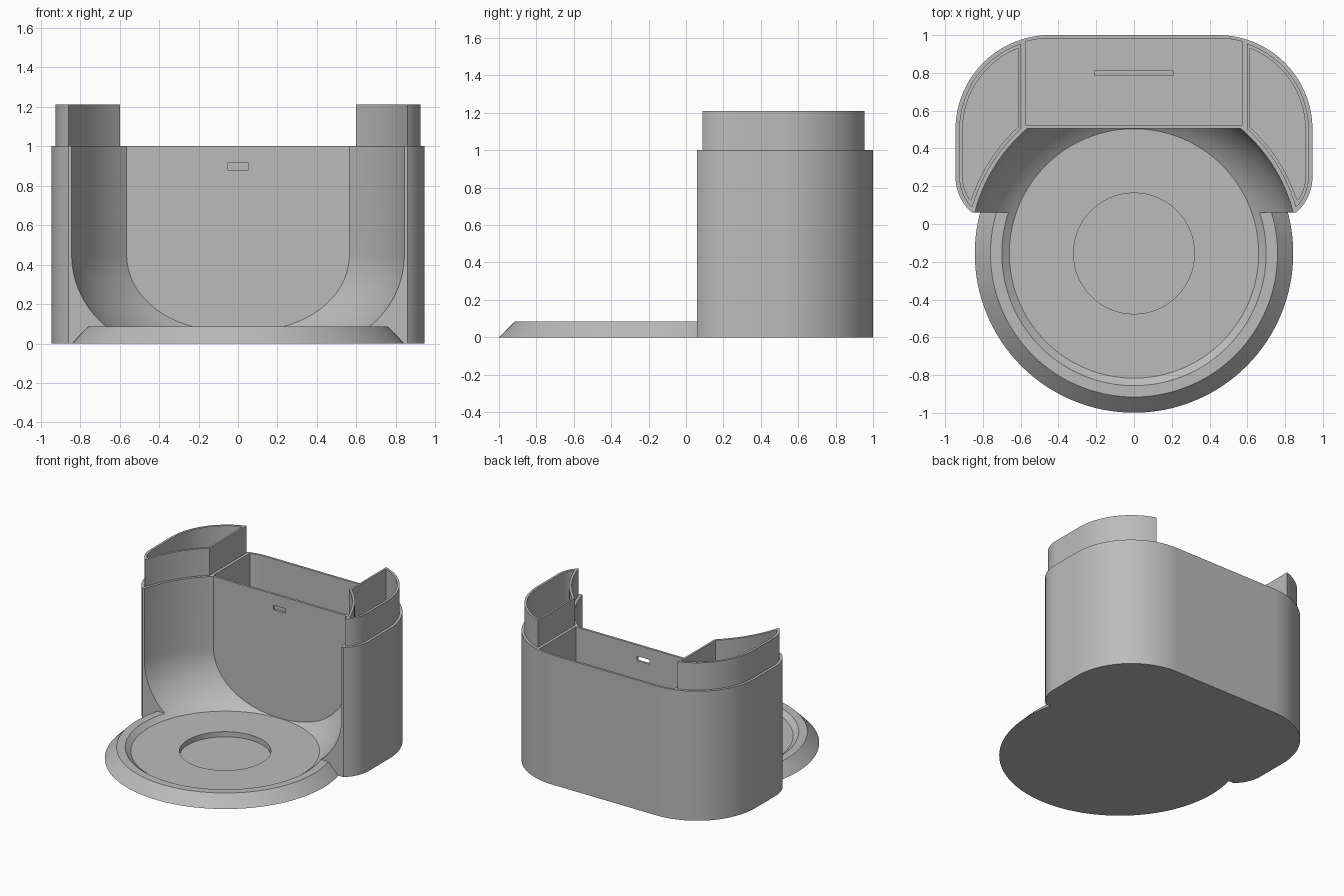
import bpy, bmesh
from math import sin, cos, pi, sqrt, atan2, asin

if "Cube" in bpy.data.objects:
    bpy.data.objects.remove(bpy.data.objects["Cube"], do_unlink=True)

HALF, BACK_R, FRONT_R = 0.945, 0.5, 0.25   # housing outline
BX, FX = HALF - BACK_R, HALF - FRONT_R     # corner arc centres in x
BY, FY, CLIP = 0.5, 0.25, 0.06             # corner arc centres in y, front cut
DISH_Y, DISH_R, WALL_Y = -0.156, 0.87, 0.506
FLOOR = 0.05

grey = bpy.data.materials.new("matte grey")
grey.use_nodes = True
grey.diffuse_color = (0.5, 0.5, 0.5, 1)
grey.node_tree.nodes["Principled BSDF"].inputs["Base Color"].default_value = (0.5, 0.5, 0.5, 1)


def finish(bm, name):
    bmesh.ops.recalc_face_normals(bm, faces=bm.faces)
    mesh = bpy.data.meshes.new(name)
    bm.to_mesh(mesh)
    bm.free()
    mesh.materials.append(grey)
    obj = bpy.data.objects.new(name, mesh)
    bpy.context.collection.objects.link(obj)
    return obj


def prism(name, outline, z0, z1):
    bm = bmesh.new()
    face = bm.faces.new([bm.verts.new((x, y, z0)) for x, y in outline])
    new = bmesh.ops.extrude_face_region(bm, geom=[face])["geom"]
    bmesh.ops.translate(bm, vec=(0, 0, z1 - z0),
                        verts=[g for g in new if isinstance(g, bmesh.types.BMVert)])
    return finish(bm, name)


def box(name, x0, x1, y0, y1, z0, z1):
    return prism(name, [(x0, y0), (x1, y0), (x1, y1), (x0, y1)], z0, z1)


def lathe(name, profile, limit_y=None, steps=128):
    # Solid of revolution about the dish axis; profile starts and ends on the axis
    bm = bmesh.new()
    verts = [bm.verts.new((r, 0, z)) for r, z in profile]
    edges = [bm.edges.new(p) for p in zip(verts, verts[1:])]
    bmesh.ops.spin(bm, geom=verts + edges, cent=(0, 0, 0), axis=(0, 0, 1),
                   angle=2 * pi, steps=steps, use_duplicate=False)
    bmesh.ops.remove_doubles(bm, verts=bm.verts, dist=1e-5)
    bmesh.ops.translate(bm, vec=(0, DISH_Y, 0), verts=bm.verts)
    if limit_y is not None:
        cut = bmesh.ops.bisect_plane(bm, geom=bm.verts[:] + bm.edges[:] + bm.faces[:],
                                     plane_co=(0, limit_y, 0), plane_no=(0, 1, 0),
                                     clear_outer=True)["geom_cut"]
        bmesh.ops.holes_fill(bm, edges=[e for e in cut if isinstance(e, bmesh.types.BMEdge)])
    return finish(bm, name)


def arc(cx, cy, r, a0, a1, n=24):
    return [(cx + r * cos(a0 + (a1 - a0) * i / n), cy + r * sin(a0 + (a1 - a0) * i / n))
            for i in range(n + 1)]


def mirrored(points):
    return [(-x, y) for x, y in reversed(points)]


def side_outline(d, xb):
    # Crescent compartment: housing outline inset by d, bounded by x = xb and the dish wall
    rb, rf, rd = BACK_R - d, FRONT_R - d, DISH_R + d
    pts = arc(BX, BY, rb, atan2(sqrt(rb ** 2 - (xb - BX) ** 2), xb - BX), 0)
    for p in arc(FX, FY, rf, 0, -pi / 2, 60):
        if p[0] ** 2 + (p[1] - DISH_Y) ** 2 > rd ** 2:
            pts.append(p)
    a0 = atan2(pts[-1][1] - DISH_Y, pts[-1][0])
    a1 = atan2(sqrt(rd ** 2 - xb ** 2), xb)
    return pts + arc(0, DISH_Y, rd, a0, a1)[1:]


def combine(target, tool, operation):
    mod = target.modifiers.new("cut", "BOOLEAN")
    mod.operation, mod.solver, mod.object = operation, "EXACT", tool
    bpy.context.view_layer.objects.active = target
    bpy.ops.object.modifier_apply(modifier=mod.name)
    bpy.data.objects.remove(tool, do_unlink=True)


# Housing: rounded block, cut straight at the front
half = arc(FX, FY, FRONT_R, -asin((FY - CLIP) / FRONT_R), 0, 16)
half += arc(BX, BY, BACK_R, 0, pi / 2, 40)
housing = prism("housing", half + mirrored(half), 0, 1)

# Bevelled round base and raised side collars
combine(housing, lathe("base_ring", [(0, 0), (0.843, 0), (0.76, 0.085), (0, 0.085)]), "UNION")
collar = side_outline(0.02, 0.597)
for pts in (collar, mirrored(collar)):
    combine(housing, prism("collar", pts, 0.9, 1.21), "UNION")

# Dish recess with a flared foot, flat at the back wall
R = 0.477
profile = [(0, 0.055)]
a_start = -atan2(0.395, 0.267)
profile += arc(DISH_R - R, 0.45, R, a_start, 0, 20)
profile += [(DISH_R, 1.5), (0, 1.5)]
combine(housing, lathe("dish_cut", profile, WALL_Y), "DIFFERENCE")
combine(housing, lathe("well_cut", [(0, 0.015), (0.32, 0.015), (0.32, 0.3), (0, 0.3)], steps=64),
        "DIFFERENCE")

# Side compartments
hollow = side_outline(0.038, 0.612)
for pts in (hollow, mirrored(hollow)):
    combine(housing, prism("hollow_cut", pts, FLOOR, 1.5), "DIFFERENCE")

# Centre compartment, following the curved back
r = BACK_R - 0.017
back = [(0.575, WALL_Y + 0.018)]
back += arc(BX, BY, r, atan2(sqrt(r ** 2 - (0.575 - BX) ** 2), 0.575 - BX), pi / 2, 8)
combine(housing, prism("centre_cut", back + mirrored(back), FLOOR, 1.5), "DIFFERENCE")

# Floor slot, wall slot and side drain hole
combine(housing, box("floor_slot", -0.21, 0.21, 0.79, 0.812, 0.03, 0.2), "DIFFERENCE")
combine(housing, box("wall_slot", -0.053, 0.053, 0.45, 0.6, 0.88, 0.915), "DIFFERENCE")
bm = bmesh.new()
bmesh.ops.create_cone(bm, cap_ends=True, segments=24, radius1=0.035, radius2=0.035, depth=0.16)
for v in bm.verts:
    v.co = (v.co.z - 0.94, v.co.x + 0.55, v.co.y + 0.1)
combine(housing, finish(bm, "drain_cut"), "DIFFERENCE")

# Smooth curves, crisp edges
bpy.ops.object.select_all(action="DESELECT")
housing.select_set(True)
bpy.context.view_layer.objects.active = housing
bpy.ops.object.shade_smooth_by_angle(angle=0.45)
